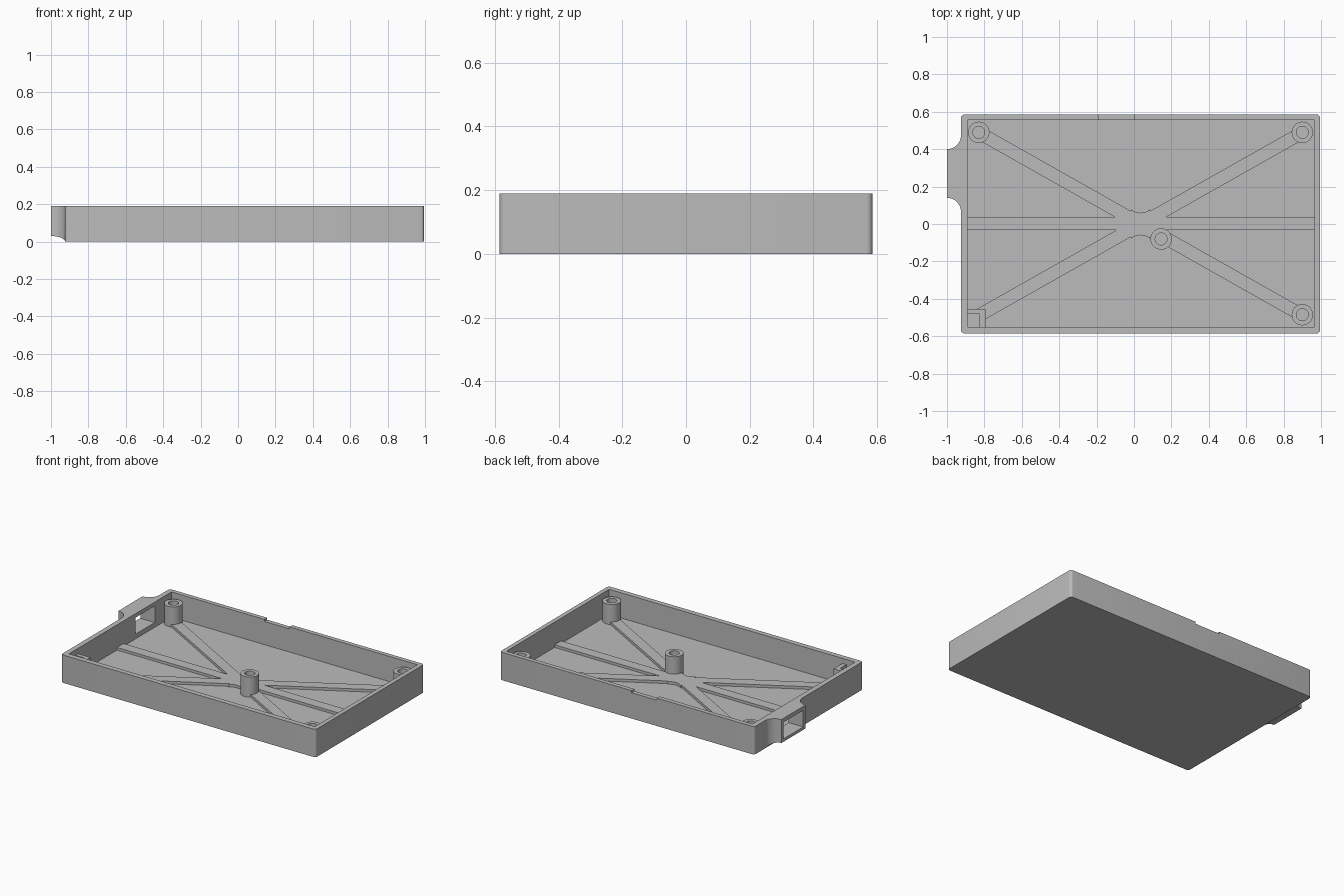
import bpy, bmesh
from math import cos, sin, pi, radians, atan2, hypot
from mathutils import Matrix

if "Cube" in bpy.data.objects:
    bpy.data.objects.remove(bpy.data.objects["Cube"], do_unlink=True)

GREY = (0.5, 0.5, 0.5, 1)
mat = bpy.data.materials.new("plain grey")
mat.use_nodes = True
mat.diffuse_color = GREY
mat.node_tree.nodes["Principled BSDF"].inputs["Base Color"].default_value = GREY

MID = 0.035                                  # centre of the tray in x
X0, X1, Y1 = -0.925, 0.995, 0.585            # outer walls
IX0, IX1, IY0, IY1 = -0.89, 0.965, -0.55, 0.555   # inner walls
H, FLOOR, RIB, POST = 0.19, 0.018, 0.036, 0.155


def finish(name, bm):
    bmesh.ops.recalc_face_normals(bm, faces=bm.faces)
    mesh = bpy.data.meshes.new(name)
    bm.to_mesh(mesh)
    bm.free()
    mesh.materials.append(mat)
    ob = bpy.data.objects.new(name, mesh)
    bpy.context.collection.objects.link(ob)
    return ob


def prism(name, outline, z0, z1, matrix=None):
    bm = bmesh.new()
    face = bm.faces.new([bm.verts.new((x, y, z0)) for x, y in outline])
    top = bmesh.ops.extrude_face_region(bm, geom=[face])["geom"]
    verts = [v for v in top if isinstance(v, bmesh.types.BMVert)]
    bmesh.ops.translate(bm, verts=verts, vec=(0, 0, z1 - z0))
    if matrix:
        bmesh.ops.transform(bm, matrix=matrix, verts=bm.verts)
    return finish(name, bm)


def box(name, x0, x1, y0, y1, z0, z1):
    return prism(name, [(x0, y0), (x1, y0), (x1, y1), (x0, y1)], z0, z1)


def arc(cx, cy, rx, ry, a0, a1, n=8):
    angles = [radians(a0 + (a1 - a0) * i / n) for i in range(n + 1)]
    return [(cx + rx * cos(a), cy + ry * sin(a)) for a in angles]


def combine(ob, other, operation):
    other.hide_render = True
    mod = ob.modifiers.new("combine", "BOOLEAN")
    mod.operation, mod.solver, mod.object = operation, "EXACT", other
    select(ob)
    bpy.ops.object.modifier_apply(modifier=mod.name)
    bpy.data.objects.remove(other, do_unlink=True)


def select(ob):
    bpy.ops.object.select_all(action="DESELECT")
    ob.select_set(True)
    bpy.context.view_layer.objects.active = ob


def smooth(ob):
    select(ob)
    bpy.ops.object.shade_smooth_by_angle(angle=radians(30))


# Tray: rounded outline with a flared port tab on one end
R, F = 0.018, 0.075
outline = (arc(X0 + R, -Y1 + R, R, R, 180, 270, 5)
           + arc(X1 - R, -Y1 + R, R, R, 270, 360, 5)
           + arc(X1 - R, Y1 - R, R, R, 0, 90, 5)
           + arc(X0 + R, Y1 - R, R, R, 90, 180, 5)
           + arc(-1, 0.475, F, F, 0, -90)
           + arc(-1, 0.065, F, F, 90, 0))
tray = prism("tray", outline, 0, H)

# Cavity, port opening, notch in the back rim
combine(tray, box("cavity", IX0, IX1, IY0, IY1, FLOOR, 0.3), "DIFFERENCE")
combine(tray, box("port", -1.1, -0.8, 0.165, 0.375, 0.05, 0.163), "DIFFERENCE")
combine(tray, box("notch", -0.19, 0, 0.5, 0.7, H - 0.014, 0.3), "DIFFERENCE")

# Curved underside of the port tab
curve = arc(-1, 0, F, 0.03, 90, 0) + [(X0, -0.1), (-1.1, -0.1), (-1.1, 0.03)]
turn = Matrix.Rotation(pi / 2, 4, "X")
combine(tray, prism("tab_relief", curve, -0.55, 0.05, turn), "DIFFERENCE")
smooth(tray)

# Floor ribs: lengthwise bar, diagonal cross and filleted hub
base = FLOOR - 0.008
ribs = box("floor_ribs", IX0 - 0.01, IX1 + 0.01, -0.033, 0.038, base, RIB)
reach = hypot(0.885, 0.5)
for side in (1, -1):
    angle = atan2(0.5 * side, 0.885)
    place = Matrix.Translation((MID, 0, 0)) @ Matrix.Rotation(angle, 4, "Z")
    strip = [(-reach, -0.035), (reach, -0.035), (reach, 0.035), (-reach, 0.035)]
    combine(ribs, prism("diagonal", strip, base, RIB, place), "UNION")
edge = arc(0, 0.14, 0.08, 0.08, 230, 310)
hub = [(MID + x, y) for x, y in edge] + [(MID + x, -y) for x, y in reversed(edge)]
combine(ribs, prism("hub", hub, base, RIB), "UNION")


# Screw posts: lathed tubes with blind bores
def post(name, x, y, sides=32):
    profile = [(0.057, base), (0.057, POST), (0.032, POST), (0.032, RIB + 0.004)]
    bm = bmesh.new()
    rings = [[bm.verts.new((x + r * cos(2 * pi * i / sides),
                            y + r * sin(2 * pi * i / sides), z))
              for i in range(sides)] for r, z in profile]
    for a, b in zip(rings, rings[1:]):
        for i in range(sides):
            j = (i + 1) % sides
            bm.faces.new((a[i], a[j], b[j], b[i]))
    bm.faces.new(rings[0])
    bm.faces.new(rings[-1])
    smooth(finish(name, bm))


post("back_right_post", -0.83, 0.49)
post("back_left_post", 0.9, 0.49)
post("front_left_post", 0.9, -0.485)
post("centre_post", 0.145, -0.08)

# Square corner socket
socket = box("corner_socket", IX0 - 0.01, -0.795, IY0 - 0.01, -0.455, base, POST)
combine(socket, box("hollow", -0.95, -0.825, -0.65, -0.482, RIB + 0.004, 0.3),
        "DIFFERENCE")
